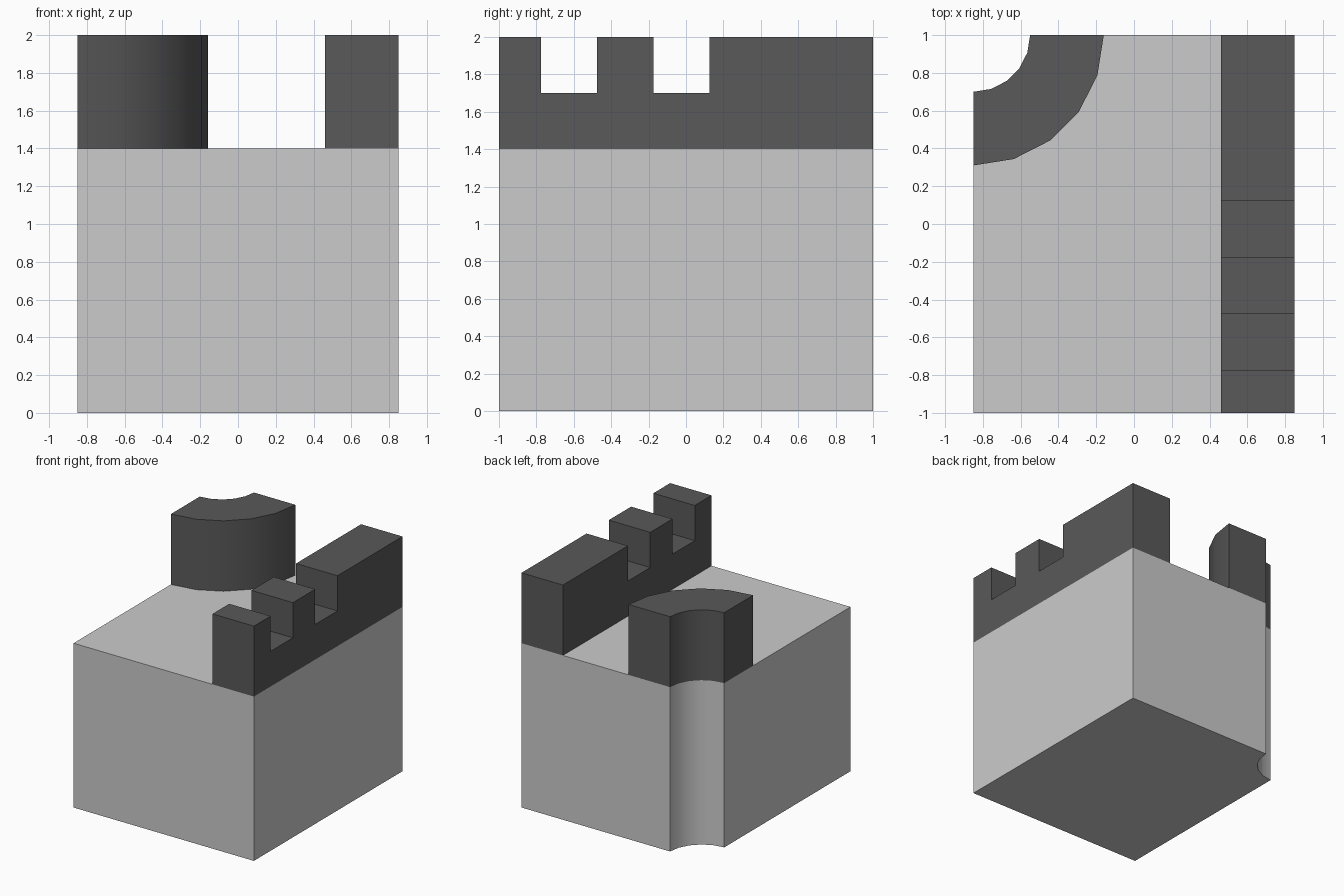
import bpy, bmesh
from math import sin, cos, radians
from mathutils import Vector

if "Cube" in bpy.data.objects:
    bpy.data.objects.remove(bpy.data.objects["Cube"])

W, D, BASE_H, TOP = 0.85, 1.0, 1.4, 2.0

dark = bpy.data.materials.new("dark_stone")
dark.diffuse_color = (0.1, 0.1, 0.1, 1)
dark.use_nodes = True
dark.node_tree.nodes["Principled BSDF"].inputs["Base Color"].default_value = dark.diffuse_color


def prism(name, points, direction, material=None):
    """Extrude a closed planar outline along a direction."""
    bm = bmesh.new()
    face = bm.faces.new([bm.verts.new(p) for p in points])
    res = bmesh.ops.extrude_face_region(bm, geom=[face], use_keep_orig=True)
    verts = [g for g in res["geom"] if isinstance(g, bmesh.types.BMVert)]
    bmesh.ops.translate(bm, verts=verts, vec=Vector(direction))
    bmesh.ops.recalc_face_normals(bm, faces=bm.faces)
    mesh = bpy.data.meshes.new(name)
    bm.to_mesh(mesh)
    bm.free()
    obj = bpy.data.objects.new(name, mesh)
    bpy.context.collection.objects.link(obj)
    if material:
        mesh.materials.append(material)
    bpy.ops.object.select_all(action='DESELECT')
    bpy.context.view_layer.objects.active = obj
    obj.select_set(True)
    bpy.ops.object.shade_smooth_by_angle(angle=radians(30))
    return obj


def corner_arc(radius, z, steps=5):
    """Quarter arc about the back left corner, from the back edge to the left edge."""
    angles = [radians(90 * i / steps) for i in range(steps + 1)]
    return [(-W + radius * cos(a), D - radius * sin(a), z) for a in angles]


# Base block with the quarter-round shaft cut from its back left corner
base_outline = [(-W, -D, 0), (W, -D, 0), (W, D, 0)] + corner_arc(0.3, 0)
prism("base_block", base_outline, (0, 0, BASE_H))

# Curved turret wall around the shaft
turret_outline = corner_arc(0.69, BASE_H) + corner_arc(0.3, BASE_H)[::-1]
prism("turret_wall", turret_outline, (0, 0, TOP - BASE_H), dark)

# Straight parapet with two crenel notches
profile = [(-D, BASE_H), (-D, TOP)]
for y0, y1 in ((-0.775, -0.475), (-0.175, 0.125)):
    profile += [(y0, TOP), (y0, 1.7), (y1, 1.7), (y1, TOP)]
profile += [(D, TOP), (D, BASE_H)]
prism("parapet", [(0.46, y, z) for y, z in profile], (W - 0.46, 0, 0), dark)
